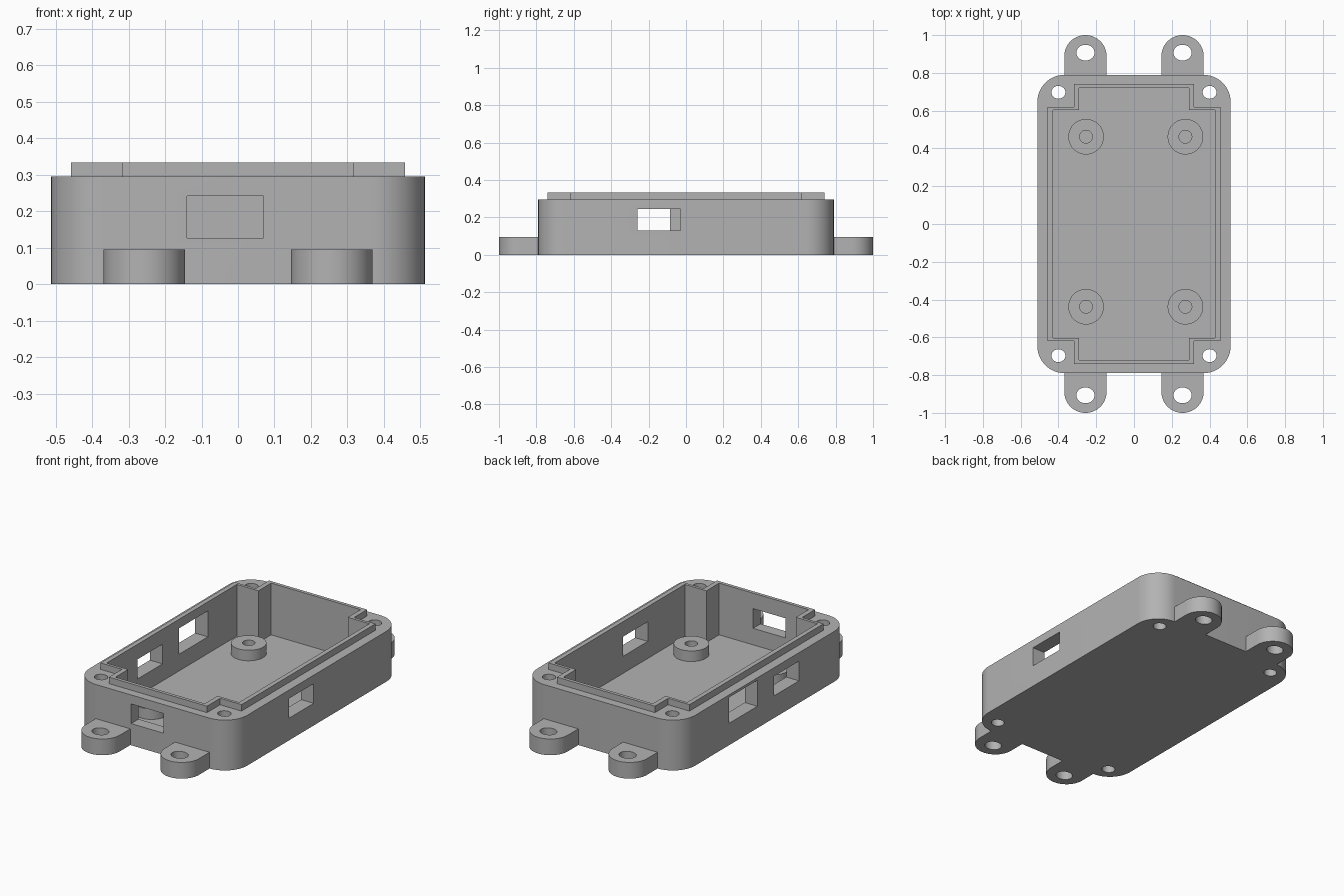
import bpy
import bmesh
from math import cos, sin, pi, radians

if "Cube" in bpy.data.objects:
    bpy.data.objects.remove(bpy.data.objects["Cube"])

grey = bpy.data.materials.new("plain grey")
grey.use_nodes = True
grey.diffuse_color = (0.45, 0.45, 0.45, 1)
grey.node_tree.nodes["Principled BSDF"].inputs["Base Color"].default_value = (0.45, 0.45, 0.45, 1)


def prism(name, outline, z0, z1):
    """Solid from a flat counter-clockwise outline, raised from z0 to z1."""
    bm = bmesh.new()
    low = [bm.verts.new((x, y, z0)) for x, y in outline]
    high = [bm.verts.new((x, y, z1)) for x, y in outline]
    bm.faces.new(low[::-1])
    bm.faces.new(high)
    n = len(low)
    for i in range(n):
        j = (i + 1) % n
        bm.faces.new((low[i], low[j], high[j], high[i]))
    mesh = bpy.data.meshes.new(name)
    bm.to_mesh(mesh)
    bm.free()
    mesh.materials.append(grey)
    obj = bpy.data.objects.new(name, mesh)
    bpy.context.collection.objects.link(obj)
    return obj


def ellipse(cx, cy, rx, ry, n=40):
    return [(cx + rx * cos(2 * pi * i / n), cy + ry * sin(2 * pi * i / n)) for i in range(n)]


def rect(x0, x1, y0, y1):
    return [(x0, y0), (x1, y0), (x1, y1), (x0, y1)]


def rounded_rect(hx, hy, r, n=14):
    points = []
    for k, (sx, sy) in enumerate([(1, 1), (-1, 1), (-1, -1), (1, -1)]):
        for i in range(n + 1):
            a = (k + i / n) * pi / 2
            points.append((sx * (hx - r) + r * cos(a), sy * (hy - r) + r * sin(a)))
    return points


def stepped(hx, hy, sx, sy):
    """Rectangle with a square notch in every corner."""
    return [(hx, -sy), (hx, sy), (sx, sy), (sx, hy), (-sx, hy), (-sx, sy),
            (-hx, sy), (-hx, -sy), (-sx, -sy), (-sx, -hy), (sx, -hy), (sx, -sy)]


def combine(obj, tools, operation="DIFFERENCE"):
    """Apply the tools to the object and remove them."""
    for tool in tools:
        mod = obj.modifiers.new("combine", "BOOLEAN")
        mod.operation = operation
        mod.solver = "EXACT"
        mod.object = tool
    graph = bpy.context.evaluated_depsgraph_get()
    mesh = bpy.data.meshes.new_from_object(obj.evaluated_get(graph))
    obj.modifiers.clear()
    obj.data = mesh
    for tool in tools:
        bpy.data.objects.remove(tool)


parts = []
FLOOR, RIM, LIP = 0.03, 0.295, 0.333
HX, HY = 0.512, 0.79

# Case shell with the raised lip
shell = prism("case_shell", rounded_rect(HX, HY, 0.145), 0, RIM)
lip = prism("lip", stepped(0.457, 0.741, 0.318, 0.62), RIM - 0.1, LIP)
combine(shell, [lip], "UNION")

# Hollow with corner pillars, screw holes and connector windows
cutters = [prism("hollow", stepped(0.43, 0.721, 0.29, 0.603), FLOOR, 0.5)]
for sx in (-1, 1):
    for sy in (-1, 1):
        cutters.append(prism("screw_hole", ellipse(sx * 0.4, sy * 0.697, 0.037, 0.034), -0.1, 0.5))
cutters += [
    prism("front_window", rect(-0.14, 0.07, -0.9, -0.65), 0.127, 0.242),
    prism("side_window", rect(0.38, 0.6, -0.26, -0.03), 0.13, 0.245),
    prism("small_window", rect(-0.6, -0.38, -0.315, -0.085), 0.13, 0.245),
    prism("large_window", rect(-0.6, -0.38, 0.07, 0.335), 0.128, 0.28),
]
combine(shell, cutters)
parts.append(shell)

# Mounting tabs at both ends
for sx, side in ((-1, "right"), (1, "left")):
    for sy, end in ((-1, "front"), (1, "back")):
        cx, r = sx * 0.257, 0.112
        arc = [(cx + r * cos(pi * i / 28), 1 - r + r * sin(pi * i / 28)) for i in range(29)]
        outline = [(cx - r, HY), (cx + r, HY)] + arc
        if sy < 0:
            outline = [(x, -y) for x, y in reversed(outline)]
        tab = prism(end + "_" + side + "_tab", outline, 0, 0.095)
        combine(tab, [prism("tab_hole", ellipse(cx, sy * 0.907, 0.048, 0.042), -0.1, 0.3)])
        parts.append(tab)

# Board posts with blind holes
for px in (-0.254, 0.272):
    for py in (-0.438, 0.462):
        post = prism("board_post", ellipse(px, py, 0.094, 0.094), FLOOR - 0.01, 0.092)
        combine(post, [prism("post_hole", ellipse(px, py, 0.034, 0.034), FLOOR, 0.3)])
        parts.append(post)

# Smooth the round walls, keep the edges sharp
bpy.ops.object.select_all(action="DESELECT")
for part in parts:
    part.select_set(True)
bpy.context.view_layer.objects.active = shell
bpy.ops.object.shade_smooth_by_angle(angle=radians(30))
